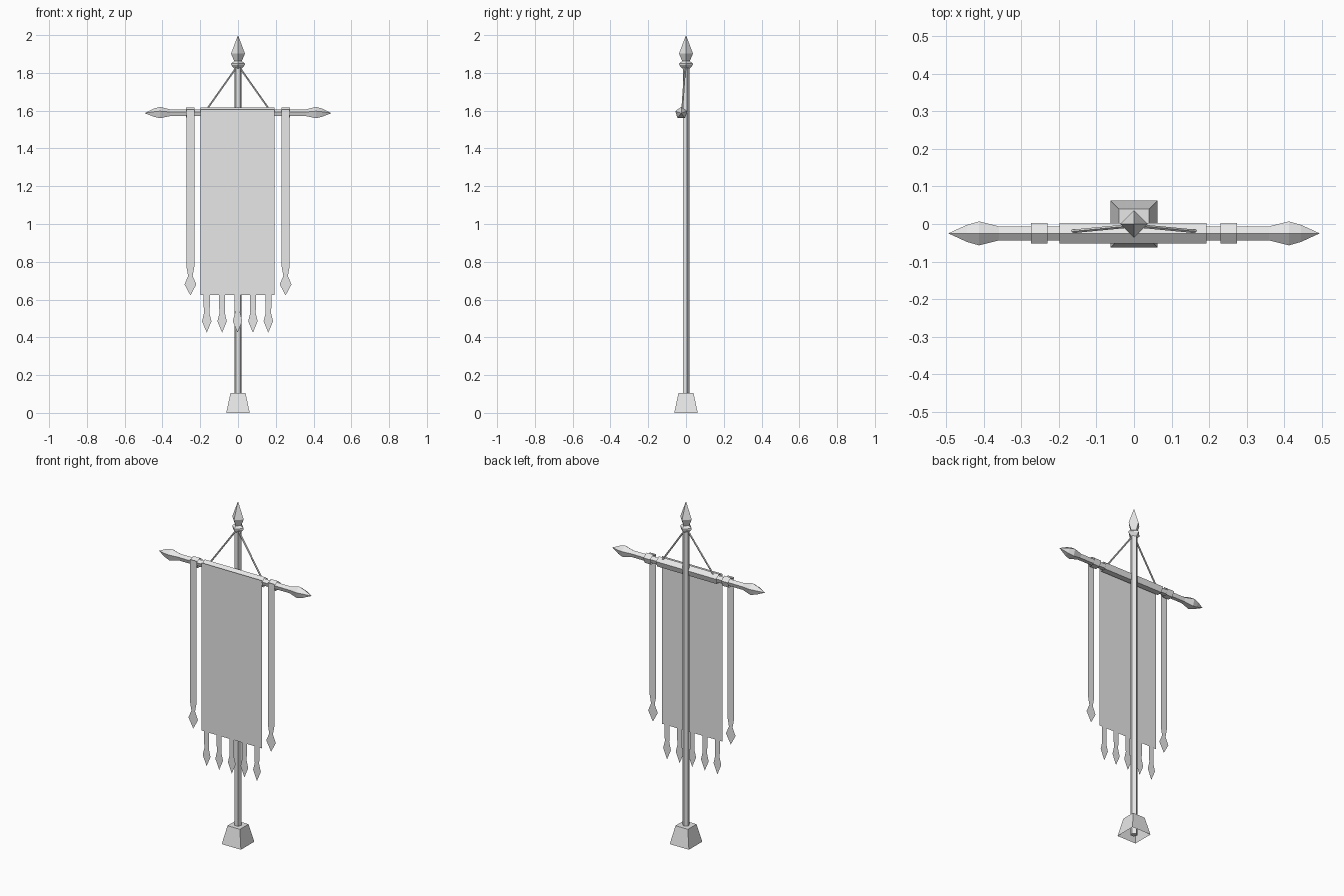
import bpy, bmesh, math
from mathutils import Vector, Matrix

if "Cube" in bpy.data.objects:
    bpy.data.objects.remove(bpy.data.objects["Cube"])

grey = bpy.data.materials.new("plain grey")
grey.diffuse_color = (0.8, 0.8, 0.8, 1)
grey.use_nodes = True
grey.node_tree.nodes["Principled BSDF"].inputs["Base Color"].default_value = grey.diffuse_color


def finish(name, bm):
    mesh = bpy.data.meshes.new(name)
    bm.to_mesh(mesh)
    bm.free()
    mesh.materials.append(grey)
    obj = bpy.data.objects.new(name, mesh)
    bpy.context.collection.objects.link(obj)
    return obj


def lathe(name, profile, sides, start, matrix=Matrix(), caps=True):
    """Faceted solid from (radius, height) pairs along local z."""
    bm = bmesh.new()
    rings = []
    for r, z in profile:
        n = 1 if r == 0 else sides
        rings.append([bm.verts.new(matrix @ Vector((
            r * math.cos(start + i * math.tau / sides),
            r * math.sin(start + i * math.tau / sides), z))) for i in range(n)])
    for a, b in zip(rings, rings[1:]):
        for i in range(sides):
            j = (i + 1) % sides
            quad = [a[i % len(a)], a[j % len(a)], b[j % len(b)], b[i % len(b)]]
            bm.faces.new(list(dict.fromkeys(quad)))
    if caps:
        for ring in (rings[0], rings[-1]):
            if len(ring) > 1:
                bm.faces.new(ring)
        bmesh.ops.recalc_face_normals(bm, faces=bm.faces)
    return finish(name, bm)


def sheet(name, outline, y):
    """Flat cloth piece facing the front."""
    bm = bmesh.new()
    bm.faces.new([bm.verts.new((x, y, z)) for x, z in outline])
    return finish(name, bm)


def pointed_strip(name, cx, top, shoulder, neck, wide, tip, w, wn, ww, y):
    right = [(w, top), (w, shoulder), (wn, neck), (ww, wide)]
    pts = right + [(0, tip)] + [(-x, z) for x, z in reversed(right)]
    sheet(name, [(cx + x, z) for x, z in reversed(pts)], y)


UP = math.pi / 2
BAR_Y, BAR_Z, CLOTH_Y = -0.025, 1.587, -0.054

# Foot: hollow square block with a small flat top
lathe("foot_block", [(0.062 * 2 ** .5, 0), (0.04 * 2 ** .5, 0.105), (0, 0.105)],
      4, math.pi / 4, caps=False)

# Pole, collar and spear tip
lathe("pole", [(0.019, 0.003), (0.019, 1.83)], 5, UP)
lathe("pole_collar", [(0.018, 1.822), (0.037, 1.842), (0.037, 1.85), (0.018, 1.864)], 4, UP)
lathe("spear_tip", [(0.019, 1.86), (0.037, 1.902), (0, 2.0)], 4, UP)

# Crossbar along x, with local x pointing up
along_x = Matrix(((0, 0, 1, 0), (0, 1, 0, BAR_Y), (1, 0, 0, BAR_Z), (0, 0, 0, 1)))
half = [(0.0195, 0.36), (0.0335, 0.413), (0.024, 0.445), (0, 0.495)]
lathe("crossbar", [(r, -z) for r, z in reversed(half)] + half, 5, 0, along_x)

# Cloth sleeves wrapped over the crossbar
for name, x0, x1 in (("banner_sleeve", -0.198, 0.193),
                     ("left_ribbon_loop", -0.274, -0.23),
                     ("right_ribbon_loop", 0.23, 0.274)):
    lathe(name, [(0.029, x0), (0.029, x1)], 5, 0, along_x, caps=False)

# Main banner
sheet("banner", [(-0.198, 0.625), (0.193, 0.625), (0.193, 1.607), (-0.198, 1.607)], CLOTH_Y)

# Tassels under the banner
for i in range(5):
    pointed_strip("tassel", -0.0025 + (i - 2) * 0.0815, 0.625, 0.56, 0.53, 0.485, 0.425,
                  0.016, 0.014, 0.025, CLOTH_Y)

# Side ribbons and ropes
for side, s in (("left", -1), ("right", 1)):
    pointed_strip(side + "_ribbon", s * 0.252, 1.607, 0.775, 0.725, 0.68, 0.622,
                  0.021, 0.012, 0.031, CLOTH_Y)
    a, b = Vector((0, -0.004, 1.84)), Vector((s * 0.168, -0.02, 1.602))
    d = b - a
    place = Matrix.Translation(a) @ d.to_track_quat('Z', 'Y').to_matrix().to_4x4()
    lathe(side + "_rope", [(0.005, 0), (0.005, d.length)], 5, UP, place)
